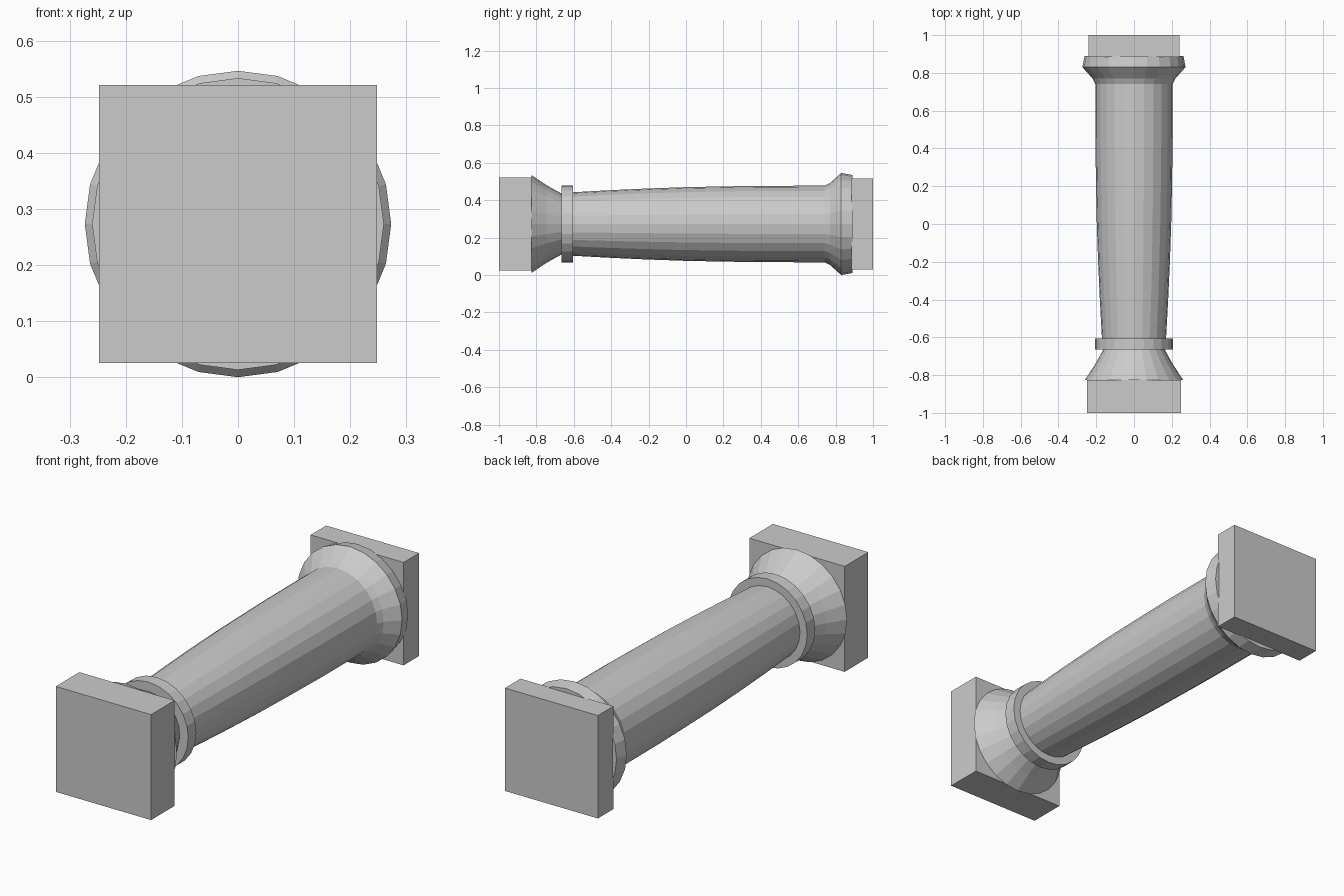
import bpy
import bmesh
from math import cos, sin, tau

cube = bpy.data.objects.get("Cube")
if cube:
    bpy.data.objects.remove(cube, do_unlink=True)

AXIS_Z = 0.273
SIDES = 24

stone = bpy.data.materials.new("grey stone")
stone.use_nodes = True
colour = (0.6, 0.6, 0.6, 1)
stone.diffuse_color = colour
stone.node_tree.nodes["Principled BSDF"].inputs["Base Color"].default_value = colour


def finish(name, bm):
    bmesh.ops.recalc_face_normals(bm, faces=bm.faces)
    mesh = bpy.data.meshes.new(name)
    bm.to_mesh(mesh)
    bm.free()
    mesh.materials.append(stone)
    obj = bpy.data.objects.new(name, mesh)
    obj.location.z = AXIS_Z
    bpy.context.collection.objects.link(obj)
    return obj


def turned(name, profile):
    """Capped faceted solid turned around the y axis from (y, radius) points."""
    bm = bmesh.new()
    rings = [[bm.verts.new((r * sin(tau * i / SIDES), y, r * cos(tau * i / SIDES)))
              for i in range(SIDES)] for y, r in profile]
    for a, b in zip(rings, rings[1:]):
        for i in range(SIDES):
            j = (i + 1) % SIDES
            bm.faces.new((a[i], a[j], b[j], b[i]))
    bm.faces.new(rings[0])
    bm.faces.new(rings[-1])
    return finish(name, bm)


def block(name, y0, y1, half):
    """Square slab across the column axis."""
    bm = bmesh.new()
    bmesh.ops.create_cube(bm, size=1)
    for v in bm.verts:
        v.co.x *= 2 * half
        v.co.z *= 2 * half
        v.co.y = y1 if v.co.y > 0 else y0
    return finish(name, bm)


# Square end slabs
block("capital_slab", -1.0, -0.825, 0.248)
block("base_slab", 0.885, 1.0, 0.242)

# Flared capital and the ring below it
turned("capital_flare", [(-0.825, 0.26), (-0.745, 0.207), (-0.66, 0.16)])
turned("neck_ring", [(-0.665, 0.207), (-0.605, 0.207)])

# Gently swelling shaft
turned("shaft", [(-0.62, 0.169), (-0.4, 0.181), (-0.2, 0.19), (0.0, 0.197),
                 (0.2, 0.201), (0.4, 0.204), (0.745, 0.205)])

# Flared foot with a slightly tapered band
turned("foot_flare", [(0.74, 0.205), (0.77, 0.219), (0.83, 0.273), (0.89, 0.262)])
